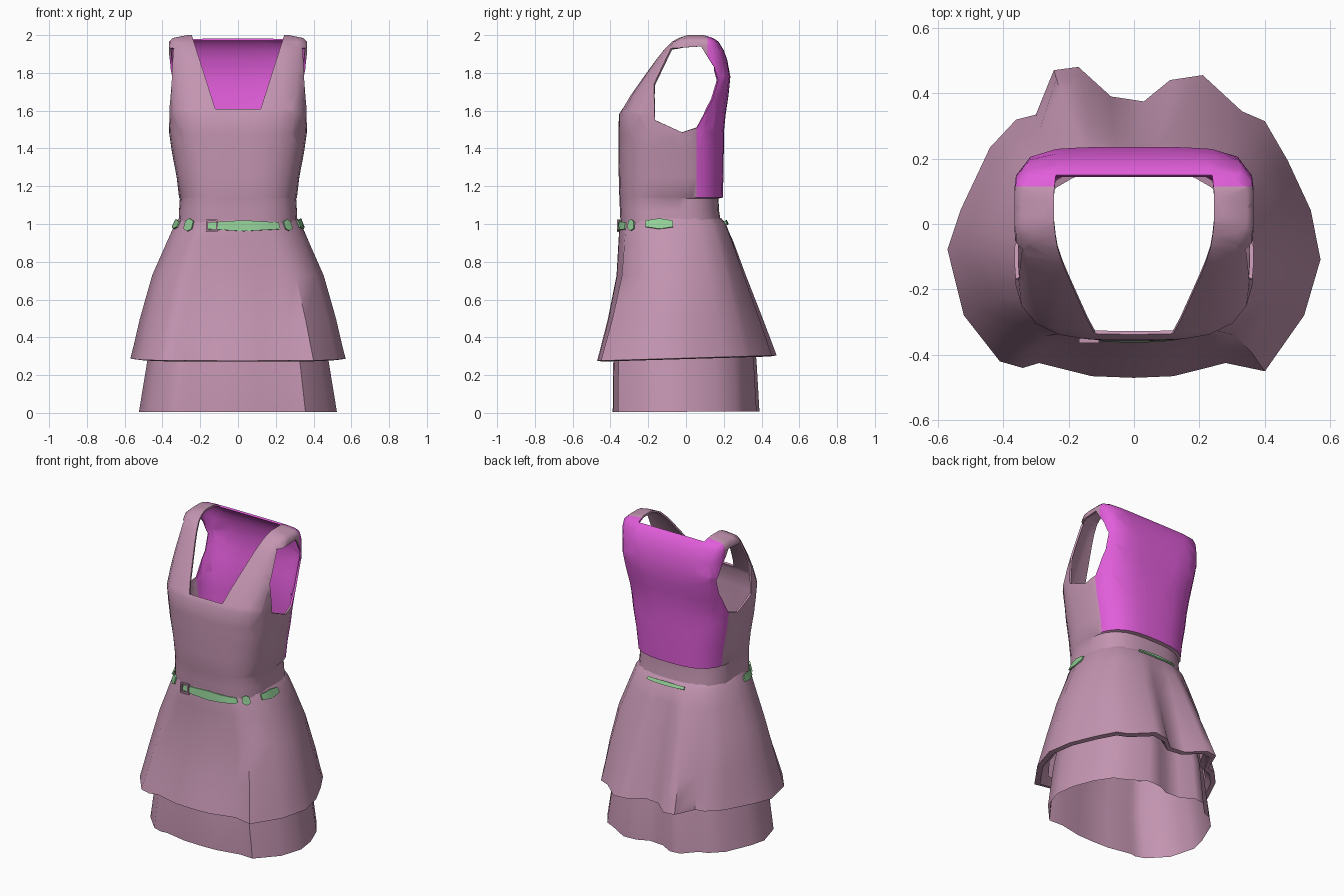
import bpy, bmesh, math
from mathutils import Vector

if "Cube" in bpy.data.objects:
    bpy.data.objects.remove(bpy.data.objects["Cube"])


def material(name, rgb):
    m = bpy.data.materials.new(name)
    m.use_nodes = True
    m.diffuse_color = (*rgb, 1)
    m.node_tree.nodes["Principled BSDF"].inputs["Base Color"].default_value = (*rgb, 1)
    return m


MAUVE = material("dusty mauve", (0.55, 0.30, 0.44))
MAGENTA = material("bright magenta", (0.75, 0.11, 0.70))
GREEN = material("pale green", (0.30, 0.64, 0.32))


def finish(name, bm, mats, thickness=0, angle=40):
    """Turn a bmesh into an object, thicken the cloth and smooth it."""
    me = bpy.data.meshes.new(name)
    bm.to_mesh(me)
    bm.free()
    ob = bpy.data.objects.new(name, me)
    bpy.context.collection.objects.link(ob)
    for m in mats:
        me.materials.append(m)
    bpy.ops.object.select_all(action='DESELECT')
    ob.select_set(True)
    bpy.context.view_layer.objects.active = ob
    if thickness:
        mod = ob.modifiers.new("cloth", 'SOLIDIFY')
        mod.thickness = thickness
        mod.offset = -1
        bpy.ops.object.modifier_apply(modifier=mod.name)
    bpy.ops.object.shade_smooth_by_angle(angle=math.radians(angle))
    return ob


def rounded(a, n):
    """Point on a unit rounded square at angle a."""
    c, s = math.cos(a), math.sin(a)
    r = (abs(c) ** n + abs(s) ** n) ** (-1 / n)
    return Vector((c * r, s * r))


def place(p, z, half, front, back):
    """Stretch a unit outline point to a half width and front/back depth."""
    return Vector((p.x * half, (front + back) / 2 + p.y * (back - front) / 2, z))


def loft(rings, cap=False):
    bm = bmesh.new()
    rows = [[bm.verts.new(p) for p in ring] for ring in rings]
    for lo, hi in zip(rows, rows[1:]):
        for i in range(len(lo)):
            j = (i + 1) % len(lo)
            bm.faces.new((lo[i], lo[j], hi[j], hi[i]))
    if cap:
        bm.faces.new(rows[-1])
    bm.normal_update()
    return bm


def slice_faces(bm, co, no, test):
    """Cut the faces that pass a test along a plane."""
    faces = [f for f in bm.faces if test(f.calc_center_median())]
    geom = {g for f in faces for g in (f, *f.edges, *f.verts)}
    bmesh.ops.bisect_plane(bm, geom=list(geom), dist=1e-5, plane_co=co, plane_no=no)


def cut_hole(bm, planes, test):
    """Remove the surface behind all planes of a convex opening."""
    for co, no in planes:
        slice_faces(bm, co, no, test)
    gone = []
    for f in bm.faces:
        c = f.calc_center_median()
        if test(c) and all((c - co).dot(no) < 0 for co, no in planes):
            gone.append(f)
    bmesh.ops.delete(bm, geom=gone, context='FACES')


# Bodice: squareness, then height, half width, front, back
torso = [
    (3, 0.98, 0.315, -0.345, 0.19), (3, 1.07, 0.312, -0.35, 0.175),
    (3, 1.135, 0.308, -0.352, 0.172), (3, 1.14, 0.312, -0.353, 0.195),
    (3, 1.25, 0.325, -0.356, 0.198), (3, 1.38, 0.35, -0.358, 0.2),
    (3, 1.48, 0.364, -0.358, 0.2), (3.5, 1.58, 0.366, -0.355, 0.21),
    (4.2, 1.68, 0.364, -0.295, 0.225), (5, 1.78, 0.364, -0.225, 0.235),
    (5.5, 1.87, 0.364, -0.16, 0.218), (6, 1.92, 0.366, -0.12, 0.2),
    (6, 1.965, 0.365, -0.075, 0.172), (6, 1.985, 0.345, -0.04, 0.145), (6, 2.0, 0.27, 0.0, 0.1),
]
COUNT = 32
bm = loft([[place(rounded(math.tau * i / COUNT, n), *r) for i in range(COUNT)]
           for n, *r in torso], cap=True)

# Armholes on both sides
arm = [(-0.17, 1.74), (-0.08, 1.93), (0.08, 1.94), (0.15, 1.83), (0.17, 1.76),
       (0.14, 1.66), (0.06, 1.51), (-0.02, 1.485), (-0.165, 1.55)]
planes = []
for (y0, z0), (y1, z1) in zip(arm, arm[1:] + arm[:1]):
    planes.append((Vector((0, y0, z0)), Vector((0, z0 - z1, y1 - y0)).normalized()))
for side in (1, -1):
    cut_hole(bm, planes, lambda c: c.x * side > 0.2 and c.z > 1.4)

# Square neckline, wider at the shoulders
neck = [(Vector((0, 0, 1.61)), Vector((0, 0, -1))), (Vector((0, 0.15, 0)), Vector((0, 1, 0)))]
neck += [(Vector((s * 0.12, 0, 1.61)), Vector((s, 0, -0.32)).normalized()) for s in (1, -1)]
cut_hole(bm, neck, lambda c: c.z > 1.5 and abs(c.x) < 0.34)

# Magenta back panel, starting further back above the armholes
SPLIT = 1.68
slice_faces(bm, Vector((0, 0.055, 0)), Vector((0, 1, 0)), lambda c: 1.14 < c.z < SPLIT)
slice_faces(bm, Vector((0, 0.115, 0)), Vector((0, 1, 0)), lambda c: c.z > SPLIT)
for f in bm.faces:
    c = f.calc_center_median()
    f.material_index = int(c.z > 1.139 and c.y > (0.055 if c.z < SPLIT else 0.115))
finish("bodice", bm, [MAUVE, MAGENTA], thickness=0.012, angle=50)

# Wavy hem outline shared by both skirt layers
hem = [(0, -.47), (.12, -.465), (.28, -.425), (.4, -.45), (.52, -.28), (.57, -.11),
       (.54, .04), (.47, .19), (.4, .31), (.33, .34), (.21, .45), (.11, .435), (.03, .37),
       (-.07, .385), (-.17, .475), (-.245, .465), (-.3, .33), (-.36, .315), (-.44, .23),
       (-.53, .04), (-.57, -.08), (-.52, -.28), (-.41, -.42), (-.34, -.44), (-.29, -.425),
       (-.13, -.465)]
hem = [Vector((x / 0.57, y / 0.47)) for x, y in hem]


def skirt(name, rows, tilt):
    """Rows: height, half width, front, back, waviness."""
    rings = []
    for z, half, front, back, wave in rows:
        ring = []
        for h in hem:
            p = place(rounded(math.atan2(h.y, h.x), 2.7).lerp(h, wave), z, half, front, back)
            p.z += tilt * p.y * wave
            ring.append(p)
        rings.append(ring)
    return finish(name, loft(rings), [MAUVE], angle=50)


skirt("overskirt", [
    (0.33, 0.50, -0.40, 0.39, 0.9), (0.285, 0.54, -0.44, 0.44, 1),
    (0.29, 0.57, -0.47, 0.475, 1), (0.36, 0.552, -0.452, 0.45, 0.95),
    (0.5, 0.52, -0.415, 0.4, 0.8), (0.73, 0.455, -0.368, 0.315, 0.5),
    (0.9, 0.38, -0.358, 0.255, 0.25), (1.0, 0.335, -0.352, 0.212, 0),
    (1.03, 0.315, -0.346, 0.188, 0)], 0.03)
skirt("underskirt", [
    (0.006, 0.525, -0.388, 0.388, 0.65), (0.28, 0.48, -0.385, 0.372, 0.65),
    (0.5, 0.44, -0.35, 0.33, 0.6)], 0.01)


# Belt: only short stretches show above the cloth, each tapering at its ends
def belt_piece(name, start, end, low, high, steps=8):
    bm = bmesh.new()
    a, b = [], []
    for i in range(steps + 1):
        p = rounded(math.radians(start + (end - start) * i / steps), 2.7)
        taper = 0.2 * (high - low) * abs(2 * i / steps - 1)
        a.append(bm.verts.new(place(p, low + taper, 0.352, -0.362, 0.226)))
        b.append(bm.verts.new(place(p, high - taper, 0.338, -0.358, 0.216)))
    for i in range(steps):
        bm.faces.new((a[i], a[i + 1], b[i + 1], b[i]))
    finish(name, bm, [GREEN], thickness=0.009)


belt_piece("belt_front", 244, 306, 0.962, 1.02)
belt_piece("belt_front_right", 221, 230, 0.962, 1.03, 4)
belt_piece("belt_front_left", 311, 319, 0.965, 1.025, 4)
belt_piece("belt_right", 190, 210, 0.975, 1.025, 4)
belt_piece("belt_left", 332, 360, 0.975, 1.03, 4)
belt_piece("belt_back", 68, 112, 0.998, 1.022)

# Buckle: square frame on the front of the belt
bm = bmesh.new()
for dx, dz, w, h in ((-1, 0, 0.009, 0.066), (1, 0, 0.009, 0.066), (0, -1, 0.056, 0.009), (0, 1, 0.056, 0.009)):
    cube = bmesh.ops.create_cube(bm, size=1)["verts"]
    bmesh.ops.scale(bm, verts=cube, vec=(w, 0.014, h))
    bmesh.ops.translate(bm, verts=cube, vec=(-0.138 + dx * 0.026, -0.357, 0.991 + dz * 0.029))
finish("buckle", bm, [MAUVE])
